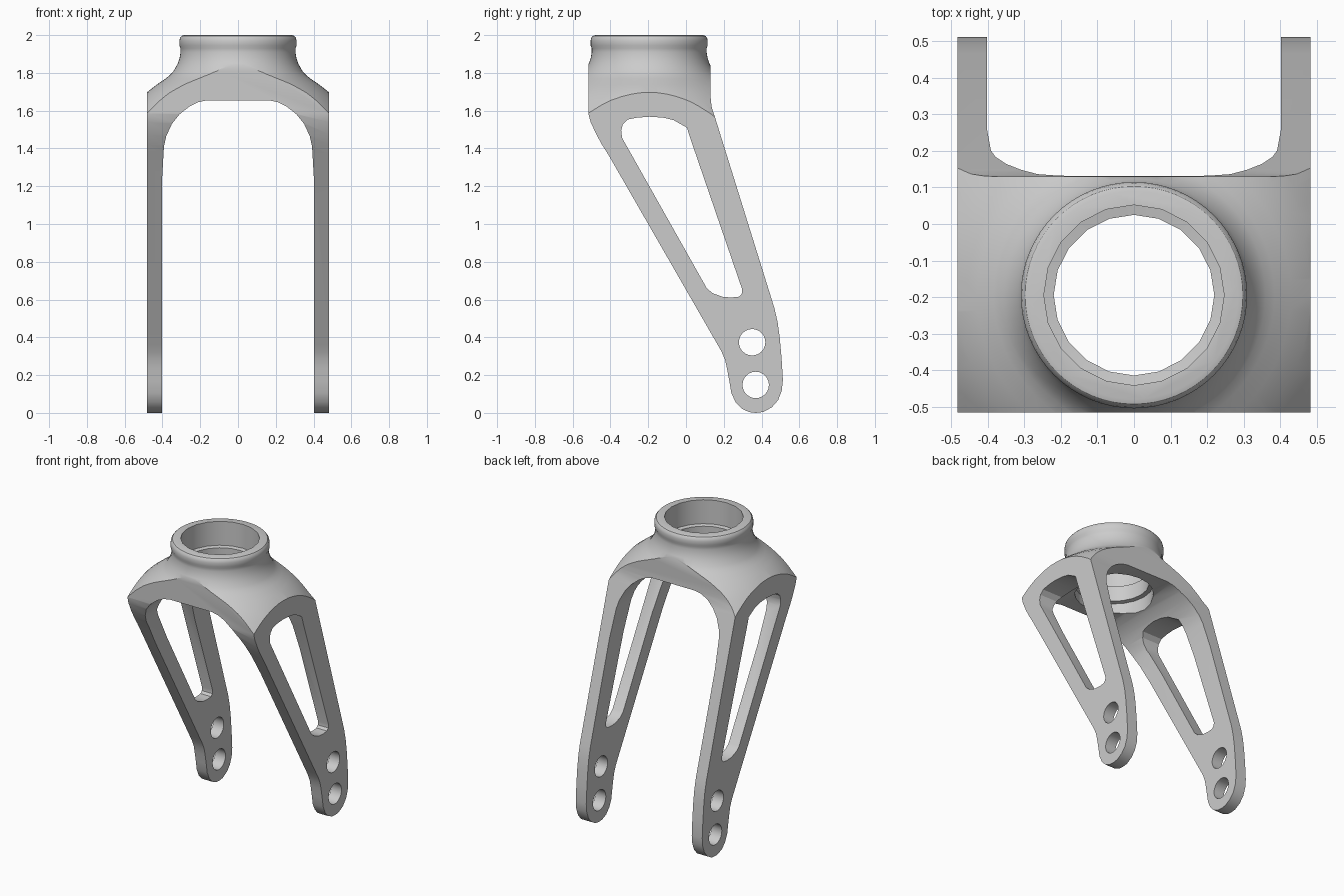
import bpy, bmesh
from math import cos, sin, pi, radians

if "Cube" in bpy.data.objects:
    bpy.data.objects.remove(bpy.data.objects["Cube"])

AXIS_Y = -0.195


def finish(bm, name):
    bmesh.ops.recalc_face_normals(bm, faces=bm.faces)
    me = bpy.data.meshes.new(name)
    bm.to_mesh(me)
    bm.free()
    ob = bpy.data.objects.new(name, me)
    bpy.context.collection.objects.link(ob)
    return ob


def prism(name, pts, axis, lo, hi):
    """Extrude a closed outline along x (points are y,z) or y (points are x,z)."""
    bm = bmesh.new()
    place = (lambda a, b, t: (t, a, b)) if axis == 'x' else (lambda a, b, t: (a, t, b))
    f = bm.faces.new([bm.verts.new(place(a, b, lo)) for a, b in pts])
    new = bmesh.ops.extrude_face_region(bm, geom=[f])['geom']
    bmesh.ops.translate(bm, verts=[v for v in new if isinstance(v, bmesh.types.BMVert)],
                        vec=place(0, 0, hi - lo))
    return finish(bm, name)


def revolve(name, profile, sides):
    """Closed solid turned about the stem axis, profile is r,z from top to bottom."""
    bm = bmesh.new()
    rings = [[bm.verts.new((r * cos(2 * pi * i / sides), AXIS_Y + r * sin(2 * pi * i / sides), z))
              for i in range(sides)] for r, z in profile]
    for a, b in zip(rings, rings[1:]):
        for i in range(sides):
            j = (i + 1) % sides
            bm.faces.new((a[i], a[j], b[j], b[i]))
    bm.faces.new(rings[0])
    bm.faces.new(rings[-1])
    return finish(bm, name)


def circle(cy, cz, r, n=24):
    return [(cy + r * cos(2 * pi * i / n), cz + r * sin(2 * pi * i / n)) for i in range(n)]


def combine(ob, tool, operation):
    bpy.context.view_layer.objects.active = ob
    m = ob.modifiers.new("bool", 'BOOLEAN')
    m.operation, m.object, m.solver = operation, tool, 'EXACT'
    bpy.ops.object.modifier_apply(modifier=m.name)
    bpy.data.objects.remove(tool)


# Fork side outline
side = [(-0.517, 2.1), (-0.517, 1.585), (-0.505, 1.54), (-0.475, 1.475), (-0.445, 1.42), (-0.41, 1.365),
        (0.165, 0.365), (0.188, 0.325), (0.207, 0.28), (0.217, 0.235), (0.229, 0.17), (0.24, 0.105),
        (0.262, 0.057), (0.295, 0.022), (0.335, 0.004), (0.37, 0.0), (0.41, 0.005), (0.455, 0.03),
        (0.488, 0.068), (0.507, 0.118), (0.513, 0.175), (0.506, 0.29), (0.496, 0.4), (0.485, 0.48),
        (0.468, 0.555), (0.151, 1.573), (0.137, 1.615), (0.132, 1.65), (0.13, 1.68), (0.13, 2.1)]
fork = prism("caster_fork", side, 'x', -0.483, 0.483)

# Crown: collar with rounded lip flaring into a dome
crown = [(0.285, 2.0), (0.298, 1.996), (0.307, 1.985), (0.31, 1.97), (0.31, 1.945), (0.304, 1.93),
         (0.304, 1.91), (0.309, 1.88), (0.319, 1.85), (0.341, 1.81), (0.36, 1.789), (0.385, 1.769),
         (0.43, 1.738), (0.485, 1.695), (0.53, 1.648), (0.58, 1.587), (0.7, 1.43), (1.4, 0.5), (1.4, -0.1)]
combine(fork, revolve("crown_tool", crown, 64), 'INTERSECT')

# Arch between the legs
half = [(0.403, -0.1), (0.403, 1.22), (0.392, 1.41), (0.38, 1.465), (0.35, 1.53), (0.31, 1.58),
        (0.257, 1.622), (0.21, 1.645), (0.162, 1.655)]
arch = half + [(-x, z) for x, z in reversed(half)]
combine(fork, prism("arch_tool", arch, 'y', -1, 1), 'DIFFERENCE')

# Leg windows
window = [(-0.338, 1.455), (-0.343, 1.495), (-0.335, 1.527), (-0.308, 1.553), (-0.26, 1.563),
          (-0.193, 1.568), (-0.12, 1.563), (-0.066, 1.55), (0.005, 1.51), (0.024, 1.45), (0.297, 0.655),
          (0.295, 0.63), (0.28, 0.615), (0.24, 0.611), (0.195, 0.614), (0.14, 0.634), (0.11, 0.66)]
combine(fork, prism("window_tool", window, 'x', -1, 1), 'DIFFERENCE')

# Axle holes
for cy, cz in ((0.35, 0.374), (0.369, 0.148)):
    combine(fork, prism("hole_tool", circle(cy, cz, 0.07), 'x', -1, 1), 'DIFFERENCE')

# Stem bore with a seat at each end
bore = [(0.247, 2.1), (0.247, 1.835), (0.22, 1.83), (0.22, 1.725), (0.247, 1.72), (0.247, 1.5)]
combine(fork, revolve("bore_tool", bore, 20), 'DIFFERENCE')

bpy.ops.object.select_all(action='DESELECT')
fork.select_set(True)
bpy.context.view_layer.objects.active = fork
bpy.ops.object.shade_smooth_by_angle(angle=radians(30))
